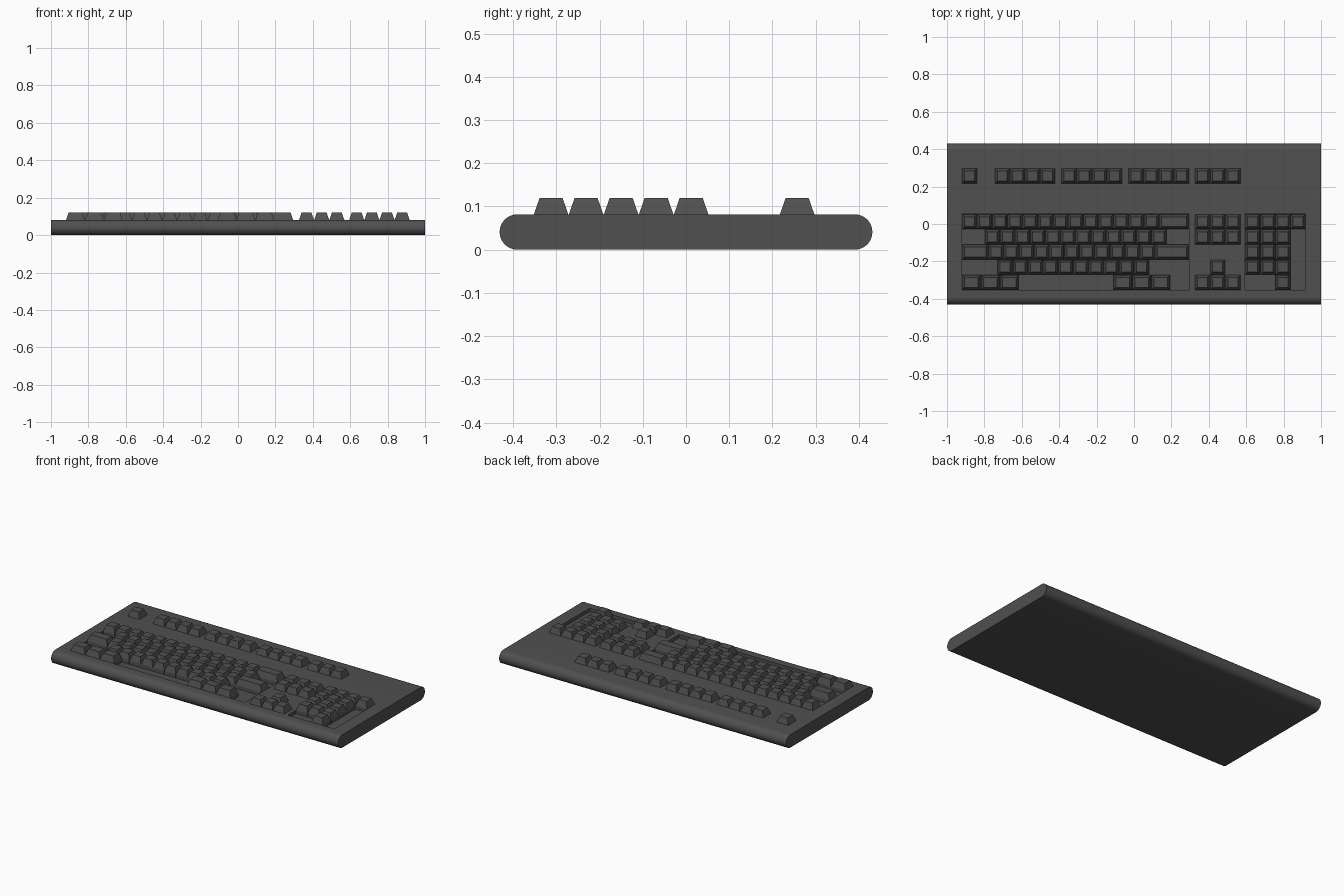
import bpy, bmesh, math

if "Cube" in bpy.data.objects:
    bpy.data.objects.remove(bpy.data.objects["Cube"])

U = 0.081            # key pitch
TOP = 0.082          # case top
WELL = 0.06          # floor of the key wells
KEY_TOP = 0.12
ROWS = [0.012 - i * U for i in range(5)]
F_ROW = 0.257
MAIN_X, NAV_X, PAD_X = -0.92, 0.326, 0.594

dark = bpy.data.materials.new("dark_plastic")
dark.diffuse_color = (0.08, 0.08, 0.08, 1)
dark.use_nodes = True
dark.node_tree.nodes["Principled BSDF"].inputs["Base Color"].default_value = dark.diffuse_color


def make_object(name, bm):
    bmesh.ops.recalc_face_normals(bm, faces=bm.faces)
    me = bpy.data.meshes.new(name)
    bm.to_mesh(me)
    bm.free()
    ob = bpy.data.objects.new(name, me)
    bpy.context.collection.objects.link(ob)
    me.materials.append(dark)
    return ob


# Case: stadium profile swept along x
bm = bmesh.new()
r, half_y, n = TOP / 2, 0.431, 16
profile = []
for side, start in ((1, -90), (-1, 90)):
    for i in range(n + 1):
        a = math.radians(start + 180 * i / n)
        profile.append((side * (half_y - r) + r * math.cos(a), r + r * math.sin(a)))
face = bm.faces.new([bm.verts.new((-1, y, z)) for y, z in profile])
ext = bmesh.ops.extrude_face_region(bm, geom=[face])
moved = [v for v in ext["geom"] if isinstance(v, bmesh.types.BMVert)]
bmesh.ops.translate(bm, vec=(2, 0, 0), verts=moved)
case = make_object("case", bm)

# Recessed wells for the main block and the number pad
for x0, units in ((MAIN_X, 15), (PAD_X, 4)):
    bpy.ops.mesh.primitive_cube_add(size=1, location=(
        x0 + units * U / 2, ROWS[2], WELL + 0.05))
    cutter = bpy.context.object
    cutter.name = "well_cutter"
    cutter.hide_render = True
    cutter.scale = (units * U, 5 * U, 0.1)
    bpy.context.view_layer.update()
    mod = case.modifiers.new("well", "BOOLEAN")
    mod.operation = "DIFFERENCE"
    mod.solver = "EXACT"
    mod.object = cutter
    bpy.context.view_layer.objects.active = case
    bpy.ops.object.modifier_apply(modifier=mod.name)
    bpy.data.objects.remove(cutter)

bpy.ops.object.select_all(action="DESELECT")
case.select_set(True)
bpy.context.view_layer.objects.active = case
bpy.ops.object.shade_smooth_by_angle(angle=math.radians(30))


def add_key(bm, x, y, width, base):
    """Tapered keycap standing on the well floor or the case top."""
    gap, taper = 0.0008, 0.014
    rings = []
    levels = [(TOP, gap), (KEY_TOP, taper)]
    if base < TOP:
        levels.insert(0, (base, gap))
    for z, d in levels:
        x0, x1 = x + d, x + width - d
        y0, y1 = y - U / 2 + d, y + U / 2 - d
        rings.append([bm.verts.new(p) for p in
                      ((x0, y0, z), (x1, y0, z), (x1, y1, z), (x0, y1, z))])
    for lo, hi in zip(rings, rings[1:]):
        for i in range(4):
            j = (i + 1) % 4
            bm.faces.new((lo[i], lo[j], hi[j], hi[i]))
    bm.faces.new(rings[0][::-1])
    bm.faces.new(rings[-1])


def key_group(name, runs, base):
    """Each run: start x, row y, list of key widths in units."""
    bm = bmesh.new()
    for x, y, widths in runs:
        for w in widths:
            add_key(bm, x, y, w * U, base)
            x += w * U
    make_object(name, bm)


# Function row
key_group("function_keys", [
    (MAIN_X, F_ROW, [1]),
    (-0.745, F_ROW, [1] * 4),
    (-0.388, F_ROW, [1] * 4),
    (-0.03, F_ROW, [1] * 4),
    (NAV_X, F_ROW, [1] * 3)], TOP)

# Main block
key_group("main_keys", [
    (MAIN_X, ROWS[0], [1] * 13 + [2]),
    (MAIN_X + 1.5 * U, ROWS[1], [1] * 12),
    (MAIN_X, ROWS[2], [1.75] + [1] * 11 + [2.25]),
    (MAIN_X + 2.35 * U, ROWS[3], [1] * 10),
    (MAIN_X, ROWS[4], [1.25] * 3),
    (MAIN_X + 10 * U, ROWS[4], [1.25] * 3)], WELL)

# Navigation and arrow keys
key_group("navigation_keys", [(NAV_X, y, [1] * 3) for y in ROWS[:2]], TOP)
key_group("arrow_keys", [
    (NAV_X + U, ROWS[3], [1]),
    (NAV_X, ROWS[4], [1] * 3)], TOP)

# Number pad
key_group("number_pad_keys", [(PAD_X, ROWS[0], [1] * 4)]
          + [(PAD_X, y, [1] * 3) for y in ROWS[1:4]]
          + [(PAD_X + 2 * U, ROWS[4], [1])], WELL)
